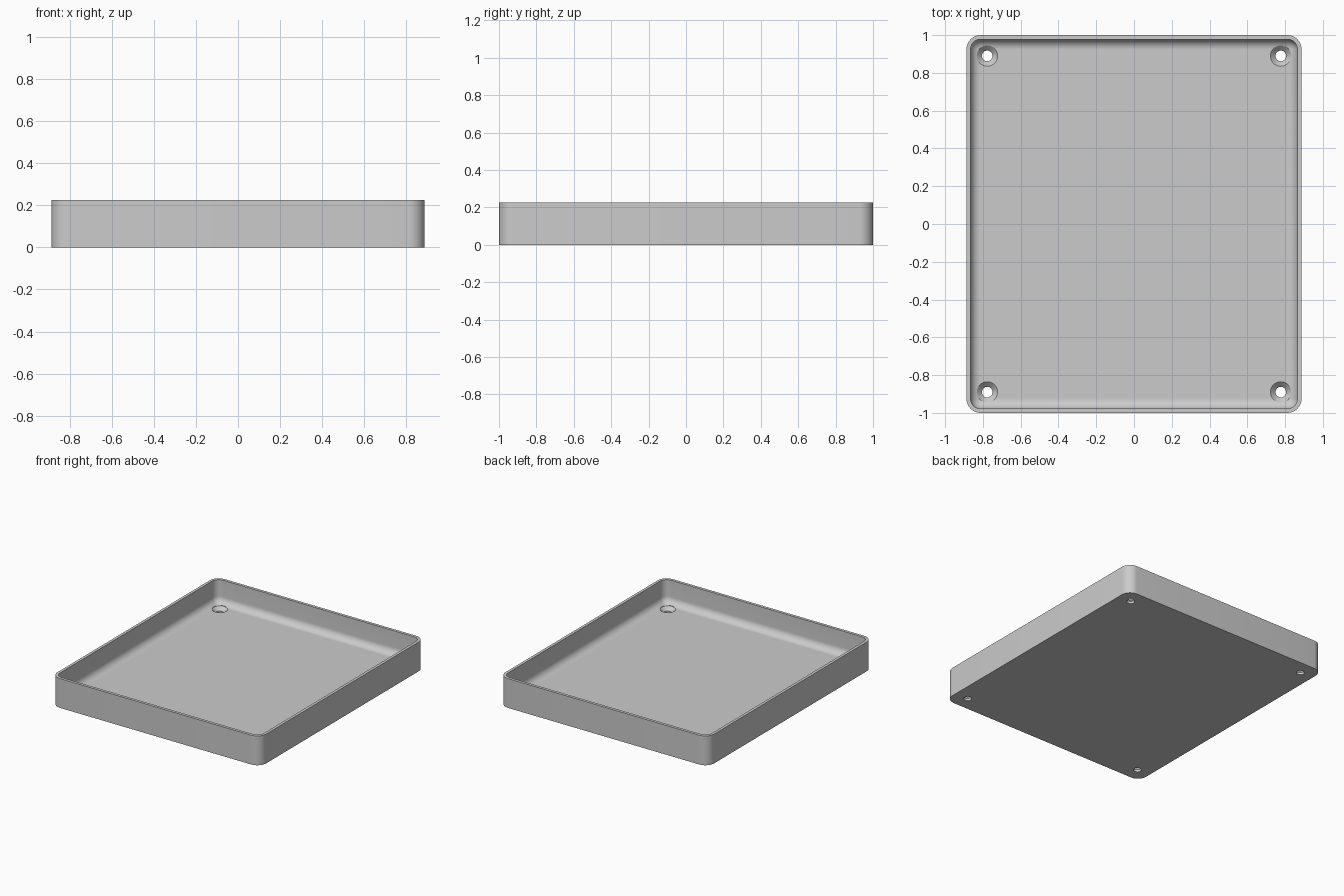
import bpy, bmesh, math

HX, HY, HEIGHT = 0.887, 1.0, 0.225      # half sizes and height of the tray
WALL, FLOOR = 0.022, 0.045              # wall and floor thickness
CORNER, STEPS = 0.075, 10               # outer corner radius and arc steps
FILLET = CORNER - WALL                  # inner floor fillet

cube = bpy.data.objects.get("Cube")
if cube:
    bpy.data.objects.remove(cube, do_unlink=True)

grey = bpy.data.materials.new("light grey")
grey.use_nodes = True
grey.diffuse_color = (0.6, 0.6, 0.6, 1)
grey.node_tree.nodes["Principled BSDF"].inputs["Base Color"].default_value = (0.6, 0.6, 0.6, 1)


def rounded_ring(bm, inset, z):
    """Rounded rectangle of vertices, moved inwards by inset."""
    radius = max(CORNER - inset, 0.0)
    ring = []
    for quarter, (sx, sy) in enumerate([(1, 1), (-1, 1), (-1, -1), (1, -1)]):
        for i in range(STEPS + 1):
            a = math.pi / 2 * (quarter + i / STEPS)
            ring.append(bm.verts.new((sx * (HX - CORNER) + radius * math.cos(a),
                                      sy * (HY - CORNER) + radius * math.sin(a), z)))
    return ring


def circle_ring(bm, radius, z, sides=32):
    return [bm.verts.new((radius * math.cos(math.tau * i / sides),
                          radius * math.sin(math.tau * i / sides), z)) for i in range(sides)]


def loft(name, make_ring, profile):
    """Closed solid through a stack of rings."""
    bm = bmesh.new()
    rings = [make_ring(bm, size, z) for size, z in profile]
    for low, high in zip(rings, rings[1:]):
        n = len(low)
        for i in range(n):
            bm.faces.new((low[i], low[(i + 1) % n], high[(i + 1) % n], high[i]))
    bm.faces.new(rings[0][::-1])
    bm.faces.new(rings[-1])
    bmesh.ops.remove_doubles(bm, verts=bm.verts, dist=0.0001)
    bmesh.ops.recalc_face_normals(bm, faces=bm.faces)
    mesh = bpy.data.meshes.new(name)
    bm.to_mesh(mesh)
    bm.free()
    obj = bpy.data.objects.new(name, mesh)
    bpy.context.collection.objects.link(obj)
    mesh.materials.append(grey)
    return obj


# Tray: outer wall, flat rim, inner wall, then a quarter-round down to the floor
profile = [(0, 0), (0, HEIGHT), (WALL, HEIGHT)]
for i in range(STEPS + 1):
    a = math.pi / 2 * i / STEPS
    profile.append((WALL + FILLET * (1 - math.cos(a)), FLOOR + FILLET * (1 - math.sin(a))))
tray = loft("tray", rounded_ring, profile)

# Countersunk screw holes in the four corners
hole_profile = [(0.028, -0.05), (0.028, 0.018), (0.055, FLOOR), (0.055, 0.16)]
for sx in (-1, 1):
    for sy in (-1, 1):
        cutter = loft("screw_hole_cutter", circle_ring, hole_profile)
        cutter.location = (sx * 0.777, sy * 0.89, 0)
        cutter.hide_render = True
        cutter.hide_set(True)
        cut = tray.modifiers.new("screw hole", 'BOOLEAN')
        cut.operation = 'DIFFERENCE'
        cut.solver = 'EXACT'
        cut.object = cutter

# Apply the cuts, remove the cutters and smooth the rounded surfaces
bpy.ops.object.select_all(action='DESELECT')
tray.select_set(True)
bpy.context.view_layer.objects.active = tray
for modifier in list(tray.modifiers):
    cutter = modifier.object
    bpy.ops.object.modifier_apply(modifier=modifier.name)
    bpy.data.objects.remove(cutter, do_unlink=True)
bpy.ops.object.shade_smooth_by_angle(angle=math.radians(30))
